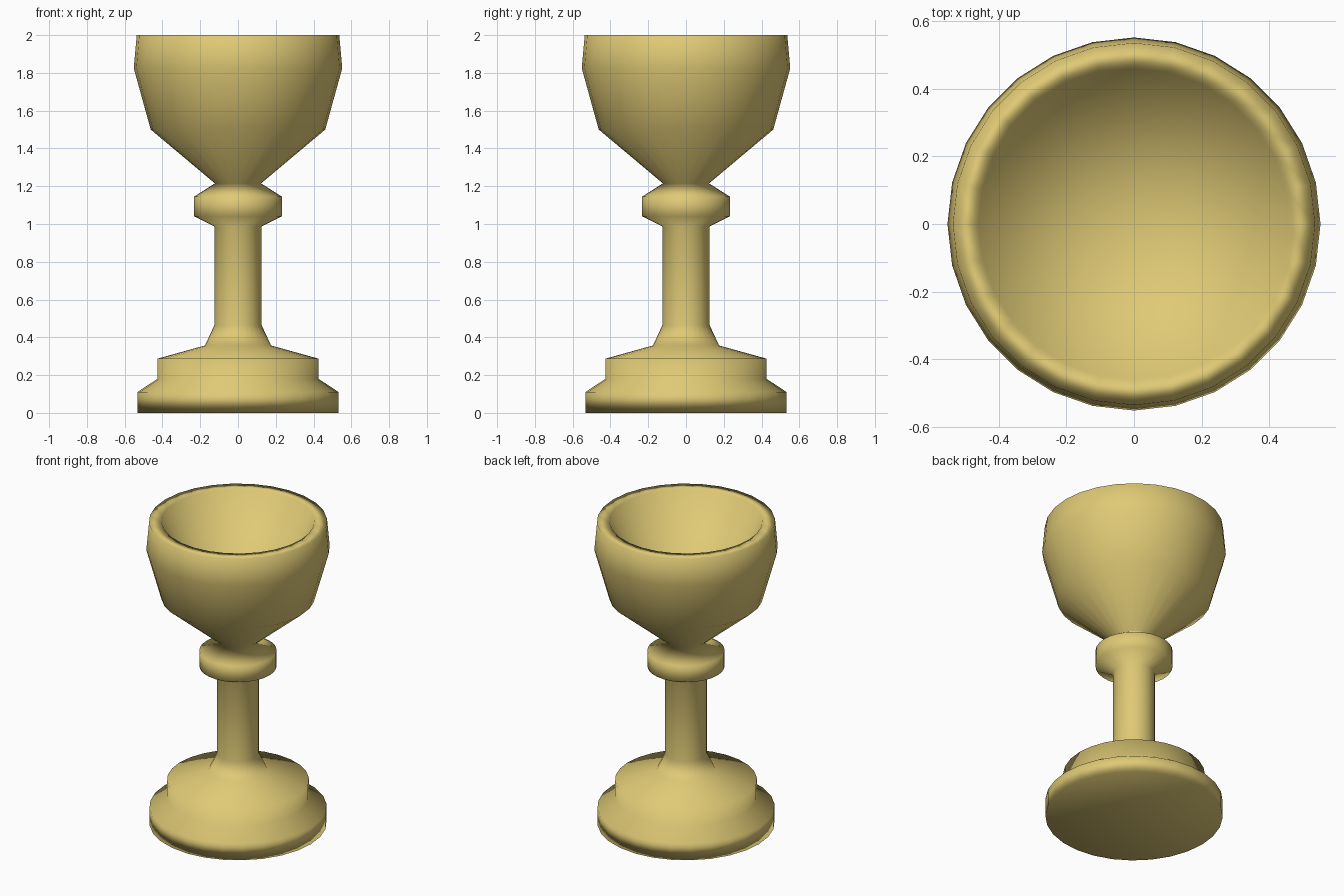
import bpy
import bmesh
from math import tau

SIDES = 28

cube = bpy.data.objects.get("Cube")
if cube:
    bpy.data.objects.remove(cube, do_unlink=True)

# Material
gold = bpy.data.materials.new("pale_gold")
gold.use_nodes = True
gold.diffuse_color = (0.74, 0.59, 0.18, 1)
gold.node_tree.nodes["Principled BSDF"].inputs["Base Color"].default_value = gold.diffuse_color

# Profile sections as (radius, height), from the underside up and into the bowl
foot = [(0, 0), (0.533, 0), (0.533, 0.11), (0.427, 0.18), (0.427, 0.287), (0.175, 0.357)]
stem = [(0.125, 0.465), (0.125, 0.987)]
knob = [(0.232, 1.04), (0.232, 1.145), (0.122, 1.215)]
bowl_outside = [(0.462, 1.5), (0.552, 1.825), (0.536, 2)]
bowl_inside = [(0.46, 2), (0, 1.24)]


def lathe(name, profile):
    """Turn a profile around the z axis into a smooth closed solid."""
    bm = bmesh.new()
    points = [bm.verts.new((r, 0, z)) for r, z in profile]
    edges = [bm.edges.new(pair) for pair in zip(points, points[1:])]
    bmesh.ops.spin(bm, geom=points + edges, cent=(0, 0, 0), axis=(0, 0, 1),
                   angle=tau, steps=SIDES, use_merge=False)
    bmesh.ops.remove_doubles(bm, verts=bm.verts[:], dist=0.0005)
    bmesh.ops.recalc_face_normals(bm, faces=bm.faces[:])
    for face in bm.faces:
        face.smooth = True
    mesh = bpy.data.meshes.new(name)
    bm.to_mesh(mesh)
    bm.free()
    mesh.materials.append(gold)
    obj = bpy.data.objects.new(name, mesh)
    bpy.context.collection.objects.link(obj)
    return obj


# Goblet turned in one piece so the shading flows from foot to rim
goblet = lathe("goblet", foot + stem + knob + bowl_outside + bowl_inside)

# Large faces lead the shading, which keeps the underside and bowl even
shading = goblet.modifiers.new("area_shading", 'WEIGHTED_NORMAL')
shading.mode = 'FACE_AREA'
